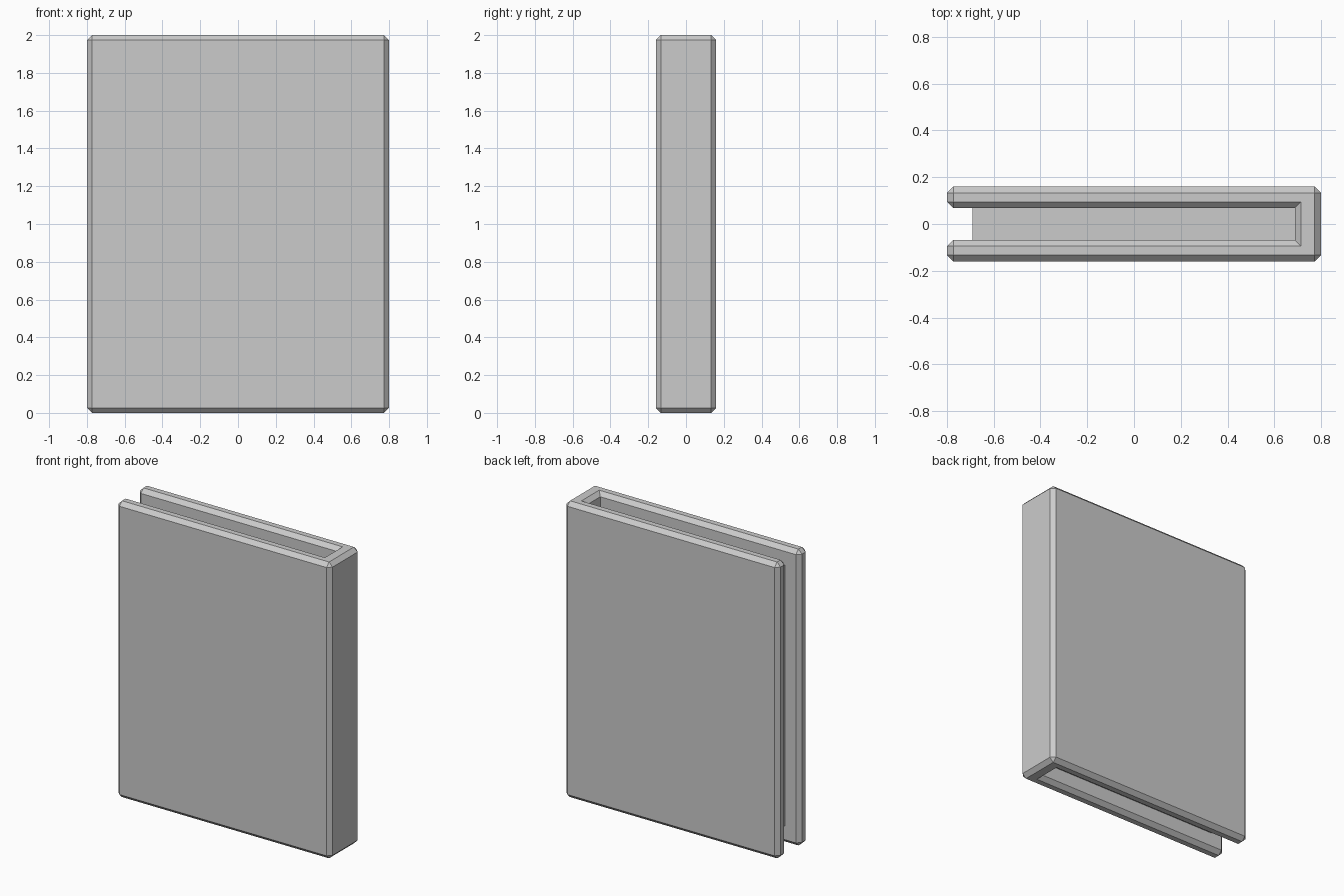
import bpy, bmesh

if "Cube" in bpy.data.objects:
    bpy.data.objects.remove(bpy.data.objects["Cube"])

CHAMFER = 0.027


def finish(bm, name):
    bmesh.ops.recalc_face_normals(bm, faces=bm.faces)
    mesh = bpy.data.meshes.new(name)
    bm.to_mesh(mesh)
    bm.free()
    obj = bpy.data.objects.new(name, mesh)
    bpy.context.collection.objects.link(obj)
    return obj


def prism(profile, z0, z1):
    bm = bmesh.new()
    face = bm.faces.new([bm.verts.new((x, y, z0)) for x, y in profile])
    top = bmesh.ops.extrude_face_region(bm, geom=[face])["geom"]
    verts = [v for v in top if isinstance(v, bmesh.types.BMVert)]
    bmesh.ops.translate(bm, verts=verts, vec=(0, 0, z1 - z0))
    # the extrusion may leave or remove the base cap; make sure it is closed
    bmesh.ops.holes_fill(bm, edges=[e for e in bm.edges if e.is_boundary])
    bmesh.ops.recalc_face_normals(bm, faces=bm.faces)
    return bm


# cover: U-shaped wrap with chamfers on every outward edge
upper = [(0.8, 0.16), (-0.8, 0.16), (-0.8, 0.068), (0.688, 0.068)]
outline = upper + [(x, -y) for x, y in reversed(upper)]
bm = prism(outline, 0, 2)
bm.normal_update()
convex = [e for e in bm.edges if e.is_convex]
bmesh.ops.bevel(bm, geom=convex, offset=CHAMFER, offset_type='OFFSET',
                segments=1, profile=0.5, affect='EDGES', clamp_overlap=True)
# set the chamfer width along each face, so it is a 45 degree cut
finish(bm, "cover")

# pages: plain block recessed between the boards
px, py = 0.69, 0.068
bm = prism([(px, py), (-px, py), (-px, -py), (px, -py)], 0.12, 1.88)
finish(bm, "pages")
